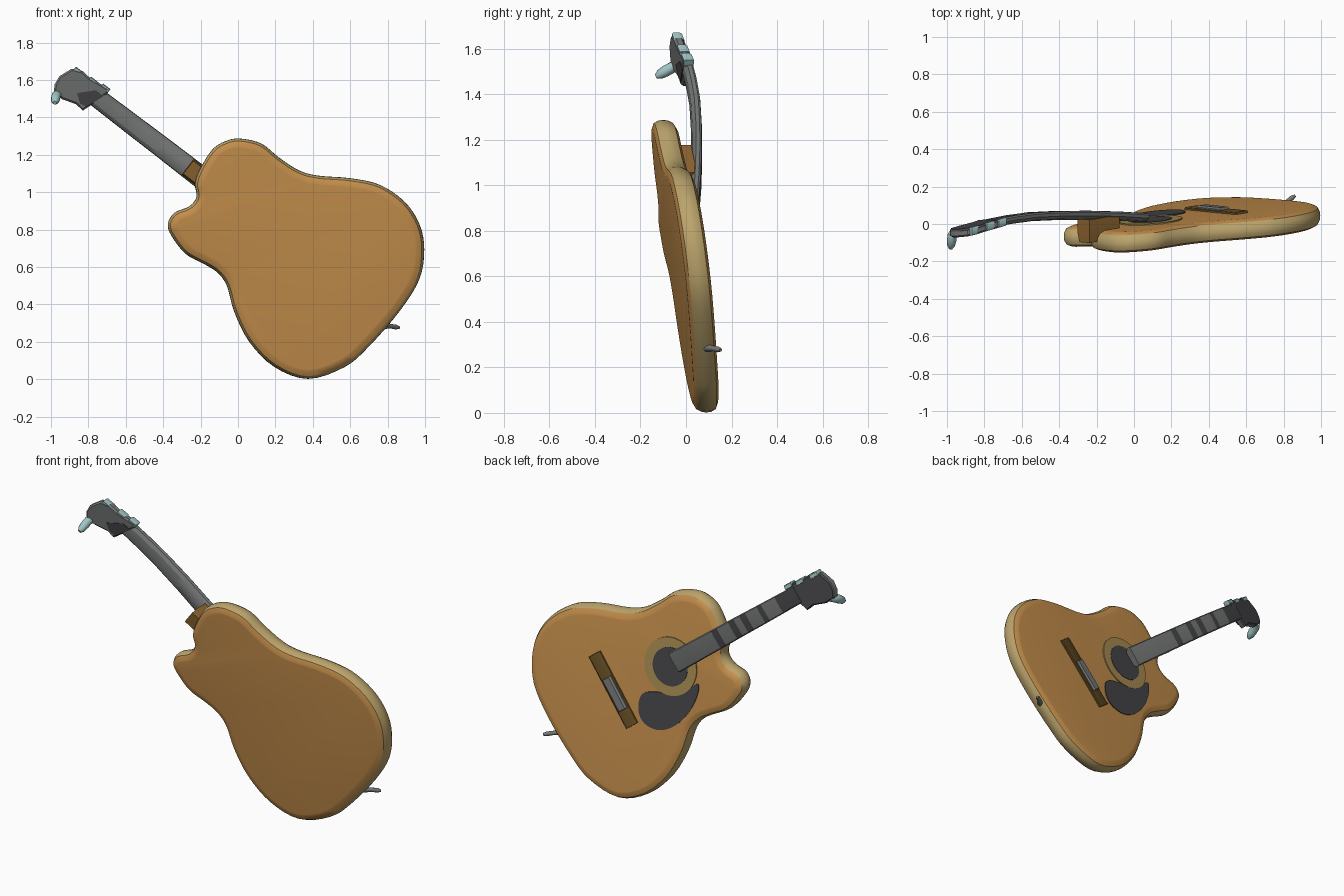
import bpy, bmesh, math
from mathutils import Vector

if "Cube" in bpy.data.objects:
    bpy.data.objects.remove(bpy.data.objects["Cube"])


def mat(name, rgb):
    m = bpy.data.materials.new(name)
    m.diffuse_color = (*rgb, 1)
    m.use_nodes = True
    m.node_tree.nodes["Principled BSDF"].inputs["Base Color"].default_value = m.diffuse_color
    return m


ORANGE = mat("orange_wood", (.58, .285, .075))
TAN = mat("tan_binding", (.50, .37, .15))
ROSE = mat("rosette_tan", (.40, .27, .085))
BROWN = mat("dark_brown", (.127, .072, .017))
HEEL = mat("heel_brown", (.27, .13, .03))
GREY = mat("neck_grey", (.18, .185, .185))
DARK = mat("charcoal", (.062, .062, .068))
BLUE = mat("pale_tuner", (.36, .56, .56))

BODY = (.064, .069, -.128)       # plane y = a + b*x + c*z
HEAD = (.383, .1975, -.1525)
AXIS = Vector((.794, 0, -.608))  # along the neck towards the tail
SIDE = Vector((.608, 0, .794))   # across the neck


def finish(name, bm, mats, rule=None):
    bmesh.ops.recalc_face_normals(bm, faces=bm.faces)
    bm.normal_update()
    if rule:
        for f in bm.faces:
            f.material_index = rule(f)
    me = bpy.data.meshes.new(name)
    bm.to_mesh(me)
    bm.free()
    ob = bpy.data.objects.new(name, me)
    bpy.context.collection.objects.link(ob)
    for m in mats:
        me.materials.append(m)
    bpy.ops.object.select_all(action='DESELECT')
    ob.select_set(True)
    bpy.context.view_layer.objects.active = ob
    bpy.ops.object.shade_smooth_by_angle(angle=math.radians(32))
    return ob


def spline(pts, n=4):
    """Closed smooth curve through the points."""
    out, k = [], len(pts)
    for i in range(k):
        p = [Vector(pts[(i + j) % k]) for j in (-1, 0, 1, 2)]
        for s in range(n):
            t = s / n
            out.append(.5 * (2 * p[1] + (p[2] - p[0]) * t
                             + (2 * p[0] - 5 * p[1] + 4 * p[2] - p[3]) * t * t
                             + (3 * p[1] - p[0] - 3 * p[2] + p[3]) * t ** 3))
    return out


def loft(bm, loops):
    rows = [[bm.verts.new(p) for p in lp] for lp in loops]
    n = len(rows[0])
    for a, b in zip(rows, rows[1:]):
        for i in range(n):
            bm.faces.new((a[i], a[(i + 1) % n], b[(i + 1) % n], b[i]))
    bm.faces.new(rows[0])
    bm.faces.new(rows[-1])


def slab(name, outline, rings, plane, mats, rule=None):
    """Outline in x,z lofted through (inset, y offset) rings on a tilted plane."""
    pts = [Vector(p) for p in outline]
    n = len(pts)
    area = sum(pts[i].x * pts[(i + 1) % n].y - pts[(i + 1) % n].x * pts[i].y for i in range(n))
    if area < 0:
        pts.reverse()
    loops = []
    for inset, off in rings:
        lp = []
        for i in range(n):
            d = (pts[(i + 1) % n] - pts[i - 1]).normalized()
            q = pts[i] + Vector((-d.y, d.x)) * inset
            lp.append((q.x, plane[0] + plane[1] * q.x + plane[2] * q.y + off, q.y))
        loops.append(lp)
    bm = bmesh.new()
    loft(bm, loops)
    return finish(name, bm, mats, rule)


def rect(cx, cz, length, width):
    """Rectangle in x,z: length along the neck axis, width across it."""
    c = Vector((cx, 0, cz))
    corners = [c + AXIS * length / 2 * s + SIDE * width / 2 * t
               for s, t in ((-1, -1), (1, -1), (1, 1), (-1, 1))]
    return [(p.x, p.z) for p in corners]


def circle(cx, cz, r, n=40):
    return [(cx + r * math.cos(math.tau * i / n), cz + r * math.sin(math.tau * i / n)) for i in range(n)]


# Body with a single cutaway and rounded rim
body = [(.01, 1.287), (.125, 1.26), (.22, 1.185), (.33, 1.115), (.435, 1.088), (.6, 1.075),
        (.757, 1.04), (.89, .95), (.97, .83), (.996, .695), (.97, .535), (.865, .365), (.70, .175),
        (.57, .065), (.375, .002), (.195, .065), (.06, .2), (-.02, .36), (-.06, .5), (-.11, .57),
        (-.18, .615), (-.28, .67), (-.355, .765), (-.375, .83), (-.34, .89), (-.26, .925),
        (-.222, .975), (-.23, 1.045), (-.205, 1.12), (-.14, 1.225), (-.07, 1.272)]
slab("body", spline(body),
     [(.05, -.055), (.04, -.054), (.014, -.042), (.002, -.02), (0, 0),
      (.002, .02), (.014, .042), (.04, .054), (.05, .055)],
     BODY, [ORANGE, TAN], lambda f: int(abs(f.normal.y) < .78))

# Painted details on the sounding face
guard = [(.258, .647), (.168, .682), (.077, .683), (-.013, .73), (-.09, .786), (-.092, .716),
         (-.045, .607), (.032, .516), (.129, .467), (.226, .483), (.272, .551)]
slab("pickguard", spline(guard), [(0, .052), (0, .060)], BODY, [DARK])
slab("rosette", circle(.09, .848, .168), [(0, .053), (0, .0615)], BODY, [ROSE])
slab("sound_hole", circle(.09, .848, .112), [(0, .056), (0, .064)], BODY, [DARK])

# Bridge and saddle
slab("bridge", rect(.44, .632, .082, .45), [(0, .05), (0, .064), (.006, .068)], BODY, [BROWN])
slab("saddle", rect(.422, .616, .062, .20), [(0, .06), (0, .074), (.01, .082)], BODY, [GREY])

# Heel joining neck and body
slab("heel", rect(-.19, 1.075, .20, .105), [(.01, .0), (0, .05), (0, .125)], BODY, [HEEL])

# Neck: flat fingerboard on +y, rounded below
path = [(.045, .036, .894), (-.10, .045, 1.005), (-.25, .049, 1.12), (-.40, .048, 1.236),
        (-.55, .041, 1.350), (-.66, .026, 1.434), (-.77, .004, 1.518)]
section = [(-1, .012), (-.9, .02), (-.5, .022), (.5, .022), (.9, .02), (1, .012),
           (.95, -.005), (.65, -.02), (0, -.026), (-.65, -.02), (-.95, -.005)]
loops, STEPS = [], 4
for i in range(len(path) - 1):
    for s in range(STEPS + (i == len(path) - 2)):
        p = Vector(path[i]).lerp(Vector(path[i + 1]), s / STEPS)
        half = .062 - .010 * (i + s / STEPS) / 6
        loops.append([p + SIDE * (w * half) + Vector((0, y, 0)) for w, y in section])
bm = bmesh.new()
loft(bm, loops)


def inlay(f):
    # dark inlay patches on the fingerboard, solid dark at the nut
    c = f.calc_center_median()
    t = (Vector(path[0]) - c).dot(AXIS)
    top = f.normal.y > .8
    spots = any(abs(t - s) < .024 for s in (.40, .52, .64, .76))
    return int(top and (t > .88 or spots))


finish("neck", bm, [GREY, DARK], inlay)

# Headstock
head = [(-.98, 1.577), (-.955, 1.62), (-.89, 1.66), (-.83, 1.647), (-.79, 1.61), (-.69, 1.553),
        (-.70, 1.525), (-.74, 1.495), (-.83, 1.436), (-.865, 1.47), (-.94, 1.497), (-.985, 1.535)]
slab("headstock", head, [(.010, -.022), (0, -.012), (0, .012), (.008, .022)],
     HEAD, [GREY, DARK], lambda f: int(f.normal.y > .3))
slab("headstock_patch", [(-.86, 1.53), (-.76, 1.545), (-.72, 1.512), (-.81, 1.457), (-.845, 1.475)],
     [(0, -.026), (0, -.020)], HEAD, [DARK])

# Small tuners along the upper edge of the headstock
for i, (x, z) in enumerate(((-.855, 1.645), (-.775, 1.592), (-.71, 1.555))):
    slab(f"tuner_{i + 1}", rect(x, z, .05, .028), [(.005, -.02), (0, -.012), (0, .014), (.005, .024)],
         HEAD, [BLUE])


def tube(name, pts, m, n=12):
    """Tapered tube through (x, y, z, radius) points."""
    loops = []
    for i, p in enumerate(pts):
        a, b = pts[max(i - 1, 0)], pts[min(i + 1, len(pts) - 1)]
        d = Vector(b[:3]) - Vector(a[:3])
        q = d.to_track_quat('Z', 'Y')
        loops.append([Vector(p[:3]) + q @ Vector((math.cos(math.tau * k / n) * p[3],
                                                  math.sin(math.tau * k / n) * p[3], 0)) for k in range(n)])
    bm = bmesh.new()
    loft(bm, loops)
    return finish(name, bm, [m])


# Long bent tuner at the tip and the strap button at the tail
tube("tip_tuner", [(-.955, -.03, 1.525, .02), (-.972, -.06, 1.518, .025), (-.975, -.09, 1.502, .025),
                   (-.978, -.115, 1.487, .021), (-.98, -.132, 1.478, .010)], BLUE)
tube("strap_button", [(.78, .085, .287, .018), (.82, .12, .283, .012), (.845, .14, .279, .013),
                      (.862, .152, .276, .007)], GREY)
